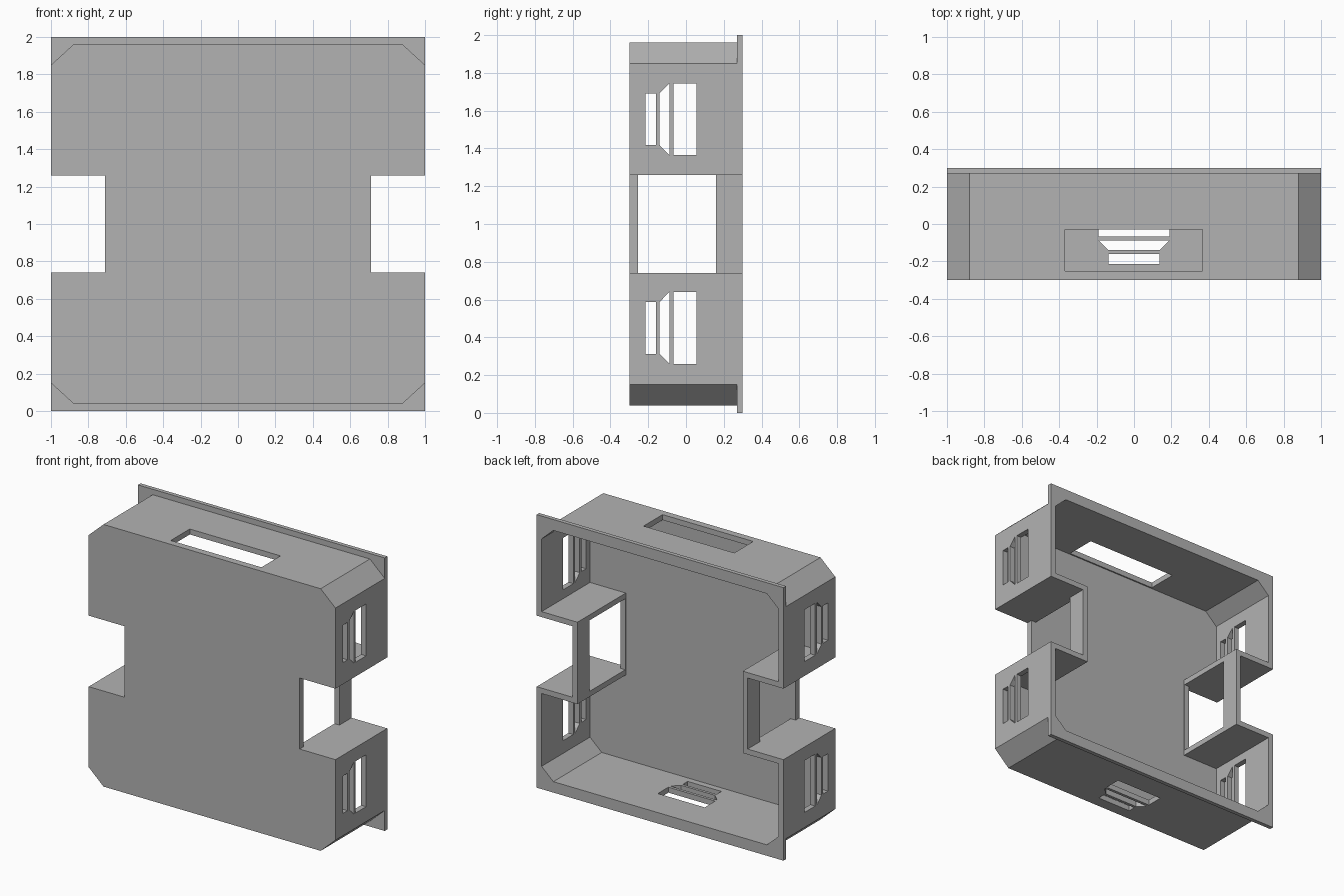
import bpy
import bmesh
from mathutils import Vector

if "Cube" in bpy.data.objects:
    bpy.data.objects.remove(bpy.data.objects["Cube"], do_unlink=True)

WALL = 0.04
FRONT, LIP, BACK = -0.3, 0.27, 0.3

grey = bpy.data.materials.new("plain grey")
grey.use_nodes = True
colour = (0.45, 0.45, 0.45, 1)
grey.diffuse_color = colour
grey.node_tree.nodes["Principled BSDF"].inputs["Base Color"].default_value = colour


def prism(name, points, axis, start, end):
    """Extrude a 2D profile along x, y or z."""
    def place(p, d):
        u, v = p
        return {"x": (d, u, v), "y": (u, d, v), "z": (u, v, d)}[axis]
    bm = bmesh.new()
    face = bm.faces.new([bm.verts.new(place(p, start)) for p in points])
    new = bmesh.ops.extrude_face_region(bm, geom=[face])["geom"]
    shift = Vector(place((0, 0), end - start))
    bmesh.ops.translate(bm, vec=shift, verts=[e for e in new if isinstance(e, bmesh.types.BMVert)])
    bmesh.ops.recalc_face_normals(bm, faces=bm.faces[:])
    mesh = bpy.data.meshes.new(name)
    bm.to_mesh(mesh)
    bm.free()
    mesh.materials.append(grey)
    obj = bpy.data.objects.new(name, mesh)
    bpy.context.collection.objects.link(obj)
    return obj


def symmetric(quarter):
    """Mirror an upper right outline across z = 1 and x = 0."""
    right = quarter + [(x, 2 - z) for x, z in reversed(quarter)]
    return right + [(-x, z) for x, z in reversed(right)]


def box(u0, u1, v0, v1):
    return [(u0, v0), (u1, v0), (u1, v1), (u0, v1)]


# Notched block
case = prism("case", symmetric([(1, 2), (1, 1.26), (0.71, 1.26)]), "y", FRONT, BACK)
cutters = []

# Chamfered top and bottom in front of the rear flange
chamfer = [(0.88, 1.96), (1.12, 1.74), (1.12, 2.2)]
trim = chamfer + [(-x, z) for x, z in reversed(chamfer)]
cutters.append(prism("top_trim", trim, "y", -1, LIP))
cutters.append(prism("bottom_trim", [(x, 2 - z) for x, z in trim], "y", -1, LIP))

# Hollow interior, open at the back
hollow = symmetric([(0.865, 2 - 2 * WALL), (1 - WALL, 1.833),
                    (1 - WALL, 1.26 + WALL), (0.71 - WALL, 1.26 + WALL)])
cutters.append(prism("hollow", hollow, "y", FRONT + WALL, 1))

# Windows in the side recesses and in the top
cutters.append(prism("side_window", box(-0.255, 0.16, 0.74, 1.26), "x", -1.5, 1.5))
cutters.append(prism("top_window", box(-0.37, 0.365, -0.25, -0.03), "z", 1.8, 2.2))

# Vent slots: depth against half width
slots = [
    box(-0.215, -0.16, -0.137, 0.137),
    [(-0.14, -0.137), (-0.088, -0.19), (-0.088, 0.19), (-0.14, 0.137)],
    box(-0.067, 0.055, -0.19, 0.19),
]
for slot in slots:
    for height in (0.45, 1.555):
        cutters.append(prism("side_vent", [(y, w + height) for y, w in slot], "x", -1.5, 1.5))
    cutters.append(prism("floor_vent", [(w, y) for y, w in slot], "z", -0.2, 0.2))

# Apply the cuts
bpy.context.view_layer.objects.active = case
for cutter in cutters:
    cutter.hide_render = True
    cut = case.modifiers.new("cut", "BOOLEAN")
    cut.operation = "DIFFERENCE"
    cut.solver = "EXACT"
    cut.object = cutter
    bpy.ops.object.modifier_apply(modifier=cut.name)
    bpy.data.objects.remove(cutter, do_unlink=True)
